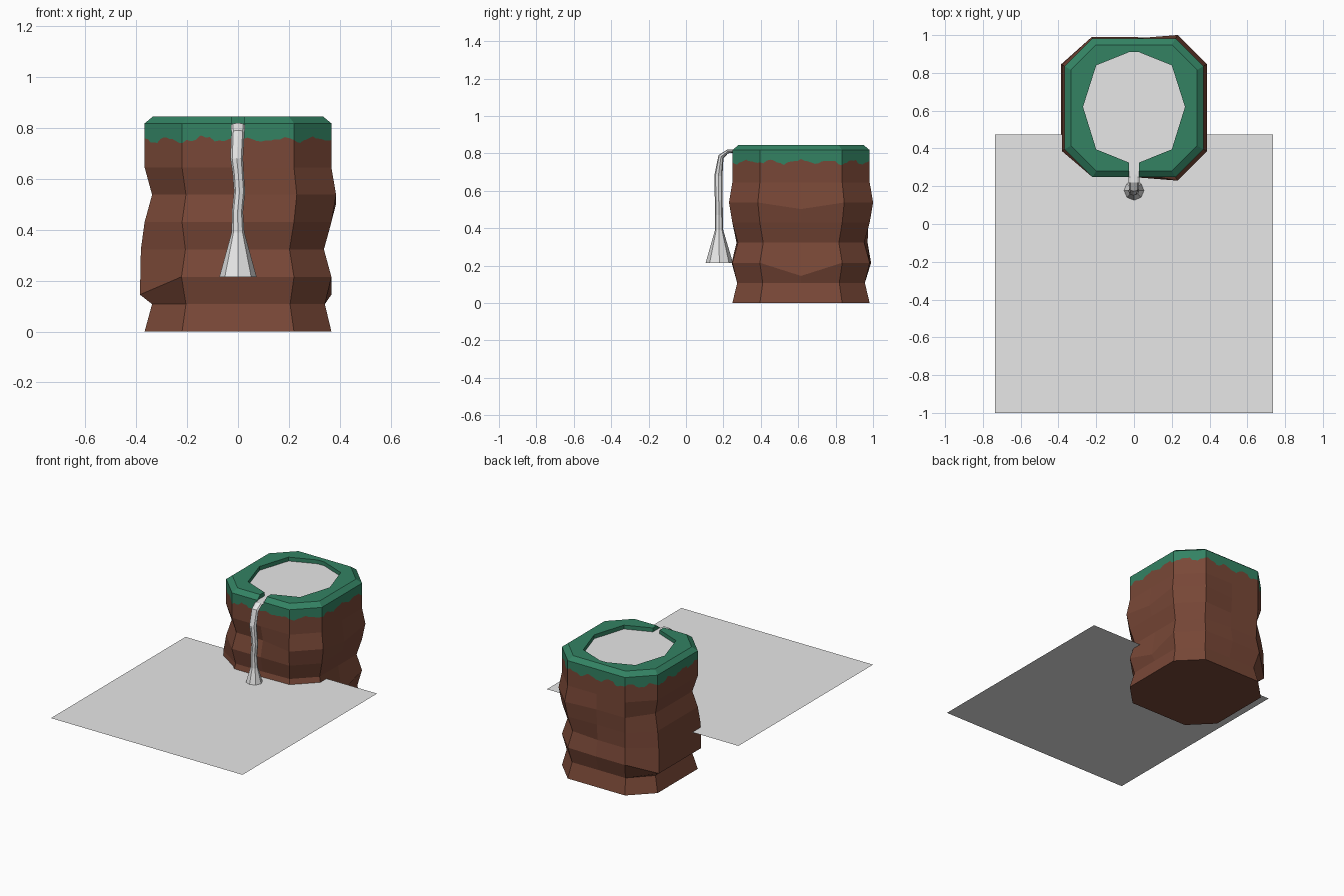
import bpy, math, random

if "Cube" in bpy.data.objects:
    bpy.data.objects.remove(bpy.data.objects["Cube"])

random.seed(4)
CY = 0.615            # y centre of the cliff


def material(name, rgb):
    m = bpy.data.materials.new(name)
    m.diffuse_color = (*rgb, 1)
    m.use_nodes = True
    m.node_tree.nodes["Principled BSDF"].inputs["Base Color"].default_value = m.diffuse_color
    return m


BROWN = material("earth brown", (0.19, 0.064, 0.038))
GREEN = material("grass green", (0.033, 0.225, 0.124))
GREY = material("water grey", (0.8, 0.8, 0.8))


def build(name, faces, mat):
    """Make an object from a list of faces, each a list of points."""
    verts, index, polys = [], {}, []
    for f in faces:
        poly = []
        for p in f:
            key = tuple(round(c, 5) for c in p)
            if key not in index:
                index[key] = len(verts)
                verts.append(key)
            poly.append(index[key])
        polys.append(poly)
    me = bpy.data.meshes.new(name)
    me.from_pydata(verts, [], polys)
    me.materials.append(mat)
    ob = bpy.data.objects.new(name, me)
    bpy.context.collection.objects.link(ob)
    return ob


def band(lo, hi, closed=True):
    """Outward quads between two counter-clockwise loops."""
    n = len(lo)
    return [[lo[i], lo[(i + 1) % n], hi[(i + 1) % n], hi[i]]
            for i in range(n if closed else n - 1)]


def at(loop, z):
    return [(x, y, z) for x, y in loop]


# Cliff outline: chamfered square with a midpoint on each long side
W, C = 0.367, 0.22
outline = [(0, -W), (C, -W), (W, -C), (W, 0), (W, C), (C, W),
           (0, W), (-C, W), (-W, C), (-W, 0), (-W, -C), (-C, -W)]

# Radial scale of each rock layer, from the foot up, for each side
front = [1, .93, 1.01, .94, 1, .93, 1]
right = [1, .93, 1, .92, 1, 1.05, 1]
back = [1, .93, 1.02, .97, .98, 1, 1]
left = [1, .92, 1.05, 1.04, 1, .92, 1]
columns = [front] + [right] * 5 + [back] * 2 + [left] * 3 + [front]

STEP = 0.1075
rings = []
for k in range(7):
    ring = []
    for i, (x, y) in enumerate(outline):
        z = k * STEP
        if k == 2 and (i == 3 or columns[i] is left):
            z -= 0.07
        if k == 5 and i == 3:
            z -= 0.035
        s = columns[i][k]
        ring.append((x * s, CY + y * s, z))
    rings.append(ring)

# Ragged grass edge on the straight upper wall
dense = []
for i, (x0, y0) in enumerate(outline):
    x1, y1 = outline[(i + 1) % 12]
    n = round(math.hypot(x1 - x0, y1 - y0) / 0.018)
    dense += [(x0 + (x1 - x0) * t / n, CY + y0 + (y1 - y0) * t / n) for t in range(n)]
ragged = [(x, y, 0.754 + 0.010 * math.sin(i * 0.75) + random.uniform(-0.008, 0.008))
          for i, (x, y) in enumerate(dense)]

# Rock body
rock = [rings[0][::-1]]
for lo, hi in zip(rings, rings[1:]):
    rock += band(lo, hi)
rock += band(at(dense, 6 * STEP), ragged)
build("rock_body", rock, BROWN)

# Grass cap with a pool opening and a spout notch at the front
Z0, Z1, N = 0.818, 0.845, 0.026
corners = [p for i, p in enumerate(outline) if i % 3]
rim = [(N, CY - W)] + [(x, CY + y) for x, y in corners] + [(-N, CY - W)]
k = 0.91
inset = [(N, CY - W * k)] + [(x * k, CY + y * k) for x, y in corners] + [(-N, CY - W * k)]
half = [(N, 0.325), (0.2, 0.395), (0.27, 0.62), (0.2, 0.84), (N, 0.91)]
pool = half + [(-x, y) for x, y in half[::-1]]

grass = band(ragged, at(dense, Z0))
grass += band(at(rim, Z0), at(inset, Z1), closed=False)
grass.append(at(inset, Z1) + at(pool, Z1)[::-1])
grass += [f[::-1] for f in band(at(pool, Z0 - 0.01), at(pool, Z1), closed=False)]
for e in (0, -1):
    side = [(*rim[e], Z0), (*inset[e], Z1), (*pool[e], Z1), (*pool[e], Z0)]
    grass.append(side if e == 0 else side[::-1])
build("grass_cap", grass, GREEN)

# Pool surface running out through the notch
build("pool_water", [[(N, CY - W, Z0)] + at(pool, Z0) + [(-N, CY - W, Z0)]], GREY)

# Waterfall: eight-sided tube, (x, y, z, half width, half depth, lean of the section)
path = [(0, 0.262, 0.812, 0.028, 0.008, 1.5), (0, 0.222, 0.810, 0.028, 0.010, 1.3),
        (0, 0.187, 0.782, 0.026, 0.016, 0.6), (-0.005, 0.173, 0.68, 0.025, 0.022, 0),
        (0.001, 0.174, 0.62, 0.022, 0.021, 0), (0.006, 0.175, 0.55, 0.022, 0.021, 0),
        (-0.002, 0.176, 0.47, 0.022, 0.021, 0), (0, 0.177, 0.39, 0.025, 0.022, 0),
        (0, 0.178, 0.215, 0.073, 0.073, 0)]
tube = []
for x, y, z, w, d, lean in path:
    tube.append([(x + w * math.cos(a), y + d * math.sin(a) * math.cos(lean),
                  z - d * math.sin(a) * math.sin(lean))
                 for a in (j * math.pi / 4 for j in range(8))])
fall = [tube[0], tube[-1][::-1]]
for hi, lo in zip(tube, tube[1:]):
    fall += band(lo, hi)
build("waterfall", fall, GREY)

# Flat water sheet at the foot of the cliff
build("lower_water", [[(-0.735, -1, 0.288), (0.735, -1, 0.288),
                       (0.735, 0.475, 0.288), (-0.735, 0.475, 0.288)]], GREY)
